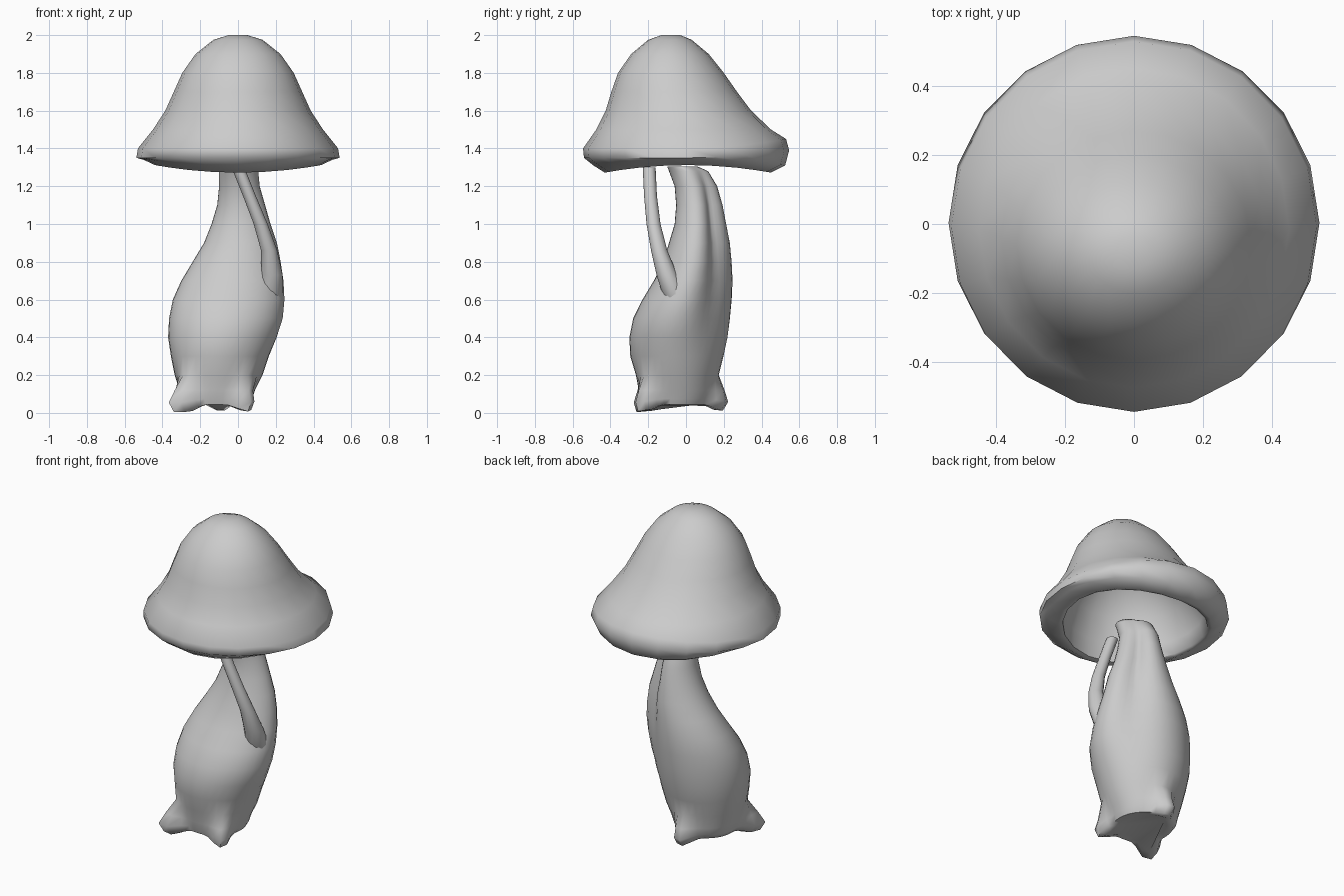
import bpy, bmesh, math
from mathutils import Vector

cube = bpy.data.objects.get("Cube")
if cube:
    bpy.data.objects.remove(cube)

# One plain clay colour for everything
clay = bpy.data.materials.new("grey clay")
clay.use_nodes = True
GREY = (0.6, 0.6, 0.6, 1)
clay.diffuse_color = GREY
clay.node_tree.nodes["Principled BSDF"].inputs["Base Color"].default_value = GREY


def finish(name, bm, angle):
    """Turn a bmesh into a smooth-shaded object."""
    bmesh.ops.recalc_face_normals(bm, faces=bm.faces)
    mesh = bpy.data.meshes.new(name)
    bm.to_mesh(mesh)
    bm.free()
    mesh.materials.append(clay)
    obj = bpy.data.objects.new(name, mesh)
    bpy.context.collection.objects.link(obj)
    bpy.ops.object.select_all(action="DESELECT")
    obj.select_set(True)
    bpy.context.view_layer.objects.active = obj
    bpy.ops.object.shade_smooth_by_angle(angle=math.radians(angle))
    return obj


def loft(name, rings, angle=65):
    """Skin a stack of point rings and close both ends."""
    bm = bmesh.new()
    loops = [[bm.verts.new(p) for p in ring] for ring in rings]
    count = len(loops[0])
    for low, high in zip(loops, loops[1:]):
        for i in range(count):
            j = (i + 1) % count
            bm.faces.new((low[i], low[j], high[j], high[i]))
    bm.faces.new(loops[0])
    bm.faces.new(loops[-1])
    return finish(name, bm, angle)


def oval(z, x0, x1, y0, y1, count, adjust=None):
    """Oval ring filling the given bounds, with an optional per-angle change."""
    ring = []
    for i in range(count):
        a = math.tau * i / count
        grow, lift = adjust(a) if adjust else (0, 0)
        ring.append(Vector(((x0 + x1) / 2 + ((x1 - x0) / 2 + grow) * math.cos(a),
                            (y0 + y1) / 2 + ((y1 - y0) / 2 + grow) * math.sin(a),
                            z + lift)))
    return ring


def bump(a, direction, width):
    """Soft bump of height one around a direction."""
    return math.exp(-(math.remainder(a - direction, math.tau) / width) ** 2)


# Cap: bell outside, rolled lip, hollow inside
# height, half width, front, back, rise of the lip at the sides, rise at the back
cap_profile = [
    (2.0, .05, -.13, -.03, 0, 0), (1.975, .13, -.2, .03, 0, 0),
    (1.9, .225, -.29, .12, 0, 0), (1.8, .295, -.36, .2, 0, 0),
    (1.7, .34, -.395, .27, 0, 0), (1.6, .385, -.425, .345, 0, 0),
    (1.5, .45, -.475, .45, 0, 0), (1.4, .53, -.545, .53, 0, .05),
    (1.35, .538, -.54, .546, 0, .04), (1.31, .5, -.49, .525, .03, 0),
    (1.272, .44, -.43, .45, .04, 0), (1.28, .415, -.4, .42, .04, 0),
    (1.4, .4, -.4, .4, 0, 0), (1.55, .34, -.36, .3, 0, 0),
    (1.7, .24, -.29, .17, 0, 0), (1.77, .1, -.16, .02, 0, 0),
]
cap_rings = []
for z, w, front, back, side_rise, back_rise in cap_profile:
    def saddle(a, s=side_rise, b=back_rise):
        return 0, s * math.cos(a) ** 2 + b * max(0, math.sin(a)) ** 2
    cap_rings.append(oval(z, -w, w, front, back, 20, saddle))
loft("mushroom_cap", cap_rings)

# Stem: leaning pear shape, flattened at the back left corner;
# the lowest rings swell into three stubby feet
FEET = [(math.atan2(-.22, -.25), 1.45), (math.atan2(-.2, .18), .95), (math.atan2(.27, .02), .9)]


def stem_shape(reach, drop, flat):
    def adjust(a):
        swell = sum(size * bump(a, direction, .27) for direction, size in FEET)
        return reach * swell - flat * bump(a, math.pi / 4, .6), -drop * min(swell, 1)
    return adjust


# height, x bounds, y bounds, reach and drop of the feet, flattening
stem_profile = [
    (.05, -.24, .02, -.19, .09, .07, .04), (.045, -.28, .06, -.23, .12, .09, .04),
    (.075, -.3, .075, -.24, .14, .1, .02), (.12, -.31, .09, -.25, .15, .065, 0),
    (.2, -.335, .13, -.265, .165, .01, 0), (.3, -.355, .165, -.295, .2, 0, .01),
    (.4, -.37, .21, -.3, .225, 0, .03), (.5, -.365, .245, -.28, .24, 0, .05),
    (.6, -.345, .255, -.23, .25, 0, .06), (.7, -.3, .25, -.17, .255, 0, .07),
    (.8, -.24, .235, -.12, .25, 0, .075), (.9, -.18, .215, -.09, .24, 0, .075),
    (1.0, -.14, .18, -.06, .22, 0, .07), (1.1, -.11, .15, -.052, .2, 0, .06),
    (1.2, -.1, .12, -.06, .17, 0, .045), (1.28, -.1, .11, -.09, .12, 0, .02),
    (1.305, -.09, .1, -.1, .06, 0, 0),
]
loft("stem", [oval(z, x0, x1, y0, y1, 36, stem_shape(reach, drop, *flat))
              for z, x0, x1, y0, y1, reach, *flat_drop in stem_profile
              for drop, flat in [(flat_drop[0], [0]) if z < .25 else (0, flat_drop[1:] or flat_drop)]])

# Side shoot: a thin stalk growing from the stem up to the cap
shoot_path = [
    (.12, .02, .45, .06), (.165, -.045, .6, .07), (.18, -.1, .73, .056),
    (.165, -.142, .86, .043), (.12, -.172, 1.0, .037), (.06, -.188, 1.15, .034),
    (0, -.195, 1.3, .034),
]
loft("side_shoot", [oval(z, x - r, x + r, y - r, y + r, 12) for x, y, z, r in shoot_path])
